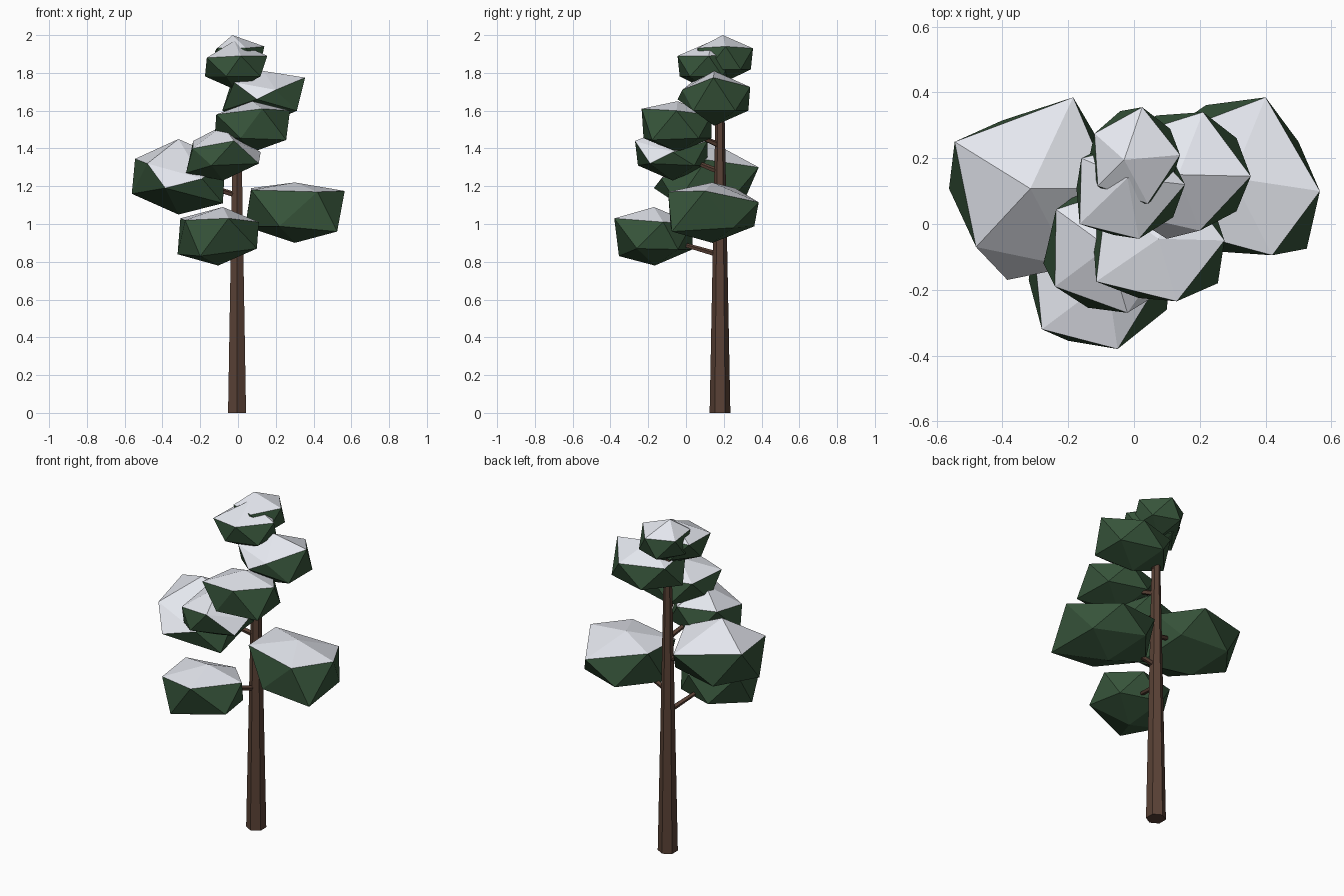
import bpy, bmesh, math
from mathutils import Vector

if "Cube" in bpy.data.objects:
    bpy.data.objects.remove(bpy.data.objects["Cube"])


def material(name, rgb):
    m = bpy.data.materials.new(name)
    m.diffuse_color = (*rgb, 1)
    m.use_nodes = True
    m.node_tree.nodes["Principled BSDF"].inputs["Base Color"].default_value = m.diffuse_color
    return m


BARK = material("bark", (0.10, 0.053, 0.036))
LEAF = material("needles", (0.038, 0.09, 0.043))
SNOW = material("snow", (0.78, 0.80, 0.86))
TRUNK_X, TRUNK_Y = -0.005, 0.18


def finish(bm, name, mats):
    bmesh.ops.recalc_face_normals(bm, faces=bm.faces)
    me = bpy.data.meshes.new(name)
    bm.to_mesh(me)
    bm.free()
    for m in mats:
        me.materials.append(m)
    ob = bpy.data.objects.new(name, me)
    bpy.context.collection.objects.link(ob)
    return ob


def limb(name, a, b, r1, r2, sides):
    """Tapered prism running from a to b."""
    a, b = Vector(a), Vector(b)
    bm = bmesh.new()
    bmesh.ops.create_cone(bm, cap_ends=True, segments=sides, radius1=r1,
                          radius2=r2, depth=(b - a).length)
    ob = finish(bm, name, [BARK])
    ob.location = (a + b) / 2
    ob.rotation_euler = (b - a).to_track_quat('Z', 'Y').to_euler()
    return ob


def clump(name, lo, hi, moved):
    """Flattened 20-sided clump; named corners are pulled to given points."""
    lo, hi = Vector(lo), Vector(hi)
    c, h = (lo + hi) / 2, (hi - lo) / 2
    pts = {"T": (c.x, c.y, hi.z), "B": (c.x, c.y, lo.z)}
    for k in range(5):
        for ring, turn, s in (("U", 0, 0.45), ("L", 36, -0.45)):
            t = math.radians(72 * k + turn)
            pts[f"{ring}{k}"] = (c.x + 0.97 * h.x * math.cos(t),
                                 c.y + 0.97 * h.y * math.sin(t), c.z + s * h.z)
    pts.update(moved)
    bm = bmesh.new()
    v = {k: bm.verts.new(p) for k, p in pts.items()}
    caps = []
    for k in range(5):
        n = (k + 1) % 5
        u, un, l, ln = v[f"U{k}"], v[f"U{n}"], v[f"L{k}"], v[f"L{n}"]
        caps.append(bm.faces.new((v["T"], u, un)))
        bm.faces.new((u, l, un))
        bm.faces.new((un, l, ln))
        bm.faces.new((v["B"], ln, l))
    bmesh.ops.recalc_face_normals(bm, faces=bm.faces)
    # snow settles on the cap and on any other gently sloping face
    for f in bm.faces:
        f.material_index = int(f in caps or f.normal.z > 0.42)
    finish(bm, name, [LEAF, SNOW])
    return c


# trunk
limb("trunk", (TRUNK_X, TRUNK_Y, 0), (TRUNK_X, TRUNK_Y, 1.85), 0.055, 0.019, 6)

# foliage clumps, each with low corner, high corner and the corners that differ
LOWER = [
    ("low_front", (-.32, -.38, .78), (.11, .05, 1.09),
     {"T": (-.08, -.17, 1.09), "U0": (.11, -.12, 1.01), "U2": (-.305, -.06, 1.03),
      "U3": (-.28, -.32, 1.02), "U4": (-.05, -.38, 1.03), "L2": (-.32, -.17, .84),
      "L3": (-.2, -.355, .83), "L4": (.1, -.26, .87)}),
    ("low_right", (.03, -.1, .9), (.57, .38, 1.22),
     {"U0": (.565, .1, 1.175), "U1": (.4, .385, 1.115), "U2": (.07, .26, 1.19),
      "U3": (.07, 0, 1.18), "U4": (.42, -.095, 1.17), "L4": (.525, -.075, .96),
      "L0": (.5, .25, .98)}),
    ("mid_left", (-.57, -.17, 1.05), (-.06, .385, 1.45),
     {"U1": (-.185, .385, 1.3), "U2": (-.545, .25, 1.345), "U3": (-.48, -.07, 1.32),
      "U4": (-.19, -.13, 1.24), "L1": (-.4, .315, 1.14), "L3": (-.385, -.17, 1.19),
      "L4": (-.08, -.05, 1.11)}),
    ("mid_front", (-.28, -.27, 1.23), (.12, .13, 1.52),
     {"U0": (.12, -.07, 1.38), "U3": (-.24, -.19, 1.4), "U4": (-.02, -.27, 1.44),
      "L2": (-.275, -.12, 1.27), "L4": (.11, -.19, 1.32)}),
]
UPPER = [
    ("upper_front", (-.13, -.24, 1.38), (.28, .15, 1.65),
     {"U0": (.275, -.05, 1.6), "U3": (-.115, -.175, 1.58), "U4": (.13, -.235, 1.61),
      "L4": (.255, -.18, 1.445)}),
    ("upper_right", (-.09, -.045, 1.52), (.36, .345, 1.81),
     {"U0": (.355, .145, 1.775), "U1": (.21, .34, 1.725), "U4": (.2, -.02, 1.71),
      "U3": (-.02, .03, 1.75), "L3": (.1, -.045, 1.66)}),
    ("top_front", (-.18, -.045, 1.71), (.155, .26, 1.97),
     {"T": (-.02, .14, 1.97), "U0": (.155, .12, 1.89), "U2": (-.16, .2, 1.88),
      "U3": (-.165, 0, 1.88), "U4": (.015, -.045, 1.89)}),
    ("top_back", (-.14, .05, 1.75), (.14, .355, 2.0),
     {"T": (-.03, .195, 2.0), "U0": (.14, .21, 1.94), "U1": (.025, .355, 1.93),
      "U2": (-.12, .275, 1.92)}),
]
for name, lo, hi, moved in LOWER + UPPER:
    c = clump(name + "_foliage", lo, hi, moved)
    # branch carrying the clump
    if c.z < 1.75:
        limb(name + "_branch", (TRUNK_X, TRUNK_Y, c.z - 0.1), c, 0.016, 0.009, 5)
bpy.context.view_layer.update()
